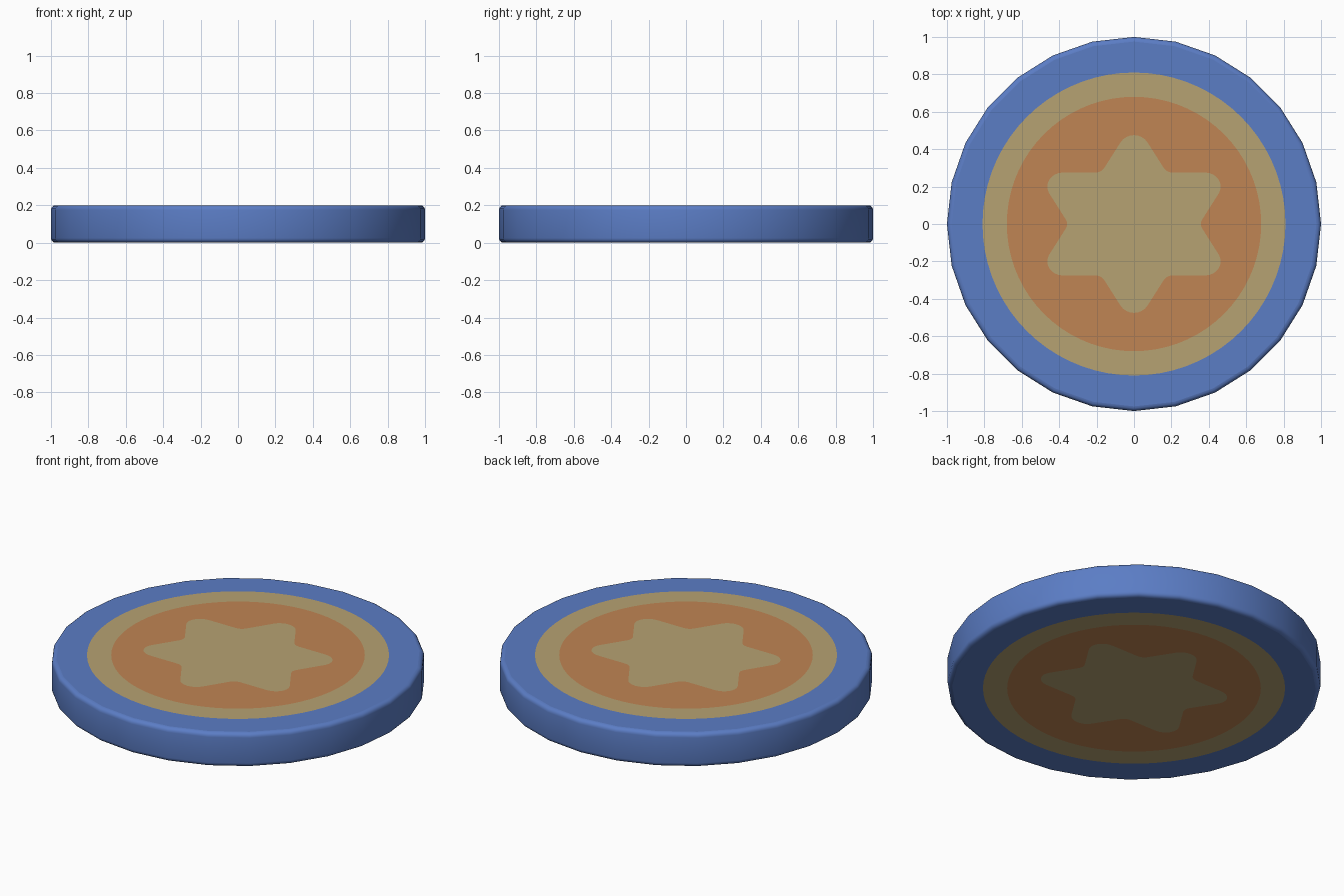
import bpy, bmesh, math

if "Cube" in bpy.data.objects:
    bpy.data.objects.remove(bpy.data.objects["Cube"])

H, SIDES, R, BEV = 0.2, 28, 1.0, 0.025


def material(name, rgb):
    m = bpy.data.materials.new(name)
    m.diffuse_color = (*rgb, 1)
    m.use_nodes = True
    m.node_tree.nodes["Principled BSDF"].inputs["Base Color"].default_value = m.diffuse_color
    return m


def circle(r, n):
    return [(r * math.sin(2 * math.pi * i / n), r * math.cos(2 * math.pi * i / n)) for i in range(n)]


def star():
    # Six-pointed star with rounded tips and softened valleys, slightly wide
    edge, tip, dip = 0.275, 0.075, 0.05
    tip_c = 2 * edge - 2 * tip
    dip_c = (edge + dip) / math.cos(math.radians(30))
    pts = []
    for k in range(6):
        a = math.radians(60 * k)
        for i in range(9):
            t = a + math.radians(-60 + 15 * i)
            pts.append((tip_c * math.sin(a) + tip * math.sin(t), tip_c * math.cos(a) + tip * math.cos(t)))
        b = a + math.radians(30)
        for i in range(5):
            t = b + math.pi + math.radians(30 - 15 * i)
            pts.append((dip_c * math.sin(b) + dip * math.sin(t), dip_c * math.cos(b) + dip * math.cos(t)))
    return [(x * 1.1, y) for x, y in pts]


bm = bmesh.new()


def loop(points, z):
    vs = [bm.verts.new((x, y, z)) for x, y in points]
    return vs, [bm.edges.new((vs[i], vs[(i + 1) % len(vs)])) for i in range(len(vs))]


# Bevelled side wall, from the bottom cap edge to the top cap edge
profile = []
for cz, start in ((BEV, -90), (H - BEV, 0)):
    for i in range(5):
        t = math.radians(start + 22.5 * i)
        profile.append((R - BEV + BEV * math.cos(t), cz + BEV * math.sin(t)))
rings = [loop(circle(r, SIDES), z) for r, z in profile]
for (a, _), (b, _) in zip(rings, rings[1:]):
    for i in range(SIDES):
        j = (i + 1) % SIDES
        bm.faces.new((a[i], b[i], b[j], a[j])).smooth = True

# Flat painted caps: blue rim, tan ring, orange disc, tan star
for (_, rim), z in ((rings[0], 0), (rings[-1], H)):
    up = 1 if z else -1
    edges = [rim, loop(circle(0.81, 72), z)[1], loop(circle(0.68, 72), z)[1], loop(star(), z)[1], []]
    for k, mat in enumerate((0, 1, 2, 1)):
        res = bmesh.ops.triangle_fill(bm, edges=edges[k] + edges[k + 1], use_beauty=True,
                                      use_dissolve=False, normal=(0, 0, up))
        for f in res["geom"]:
            if isinstance(f, bmesh.types.BMFace):
                f.material_index = mat
                f.smooth = False
bmesh.ops.recalc_face_normals(bm, faces=bm.faces)

mesh = bpy.data.meshes.new("round_disc")
bm.to_mesh(mesh)
bm.free()
mesh.materials.append(material("blue", (0.105, 0.205, 0.56)))
mesh.materials.append(material("tan", (0.47, 0.36, 0.17)))
mesh.materials.append(material("orange", (0.53, 0.235, 0.088)))
obj = bpy.data.objects.new("round_disc", mesh)
bpy.context.collection.objects.link(obj)
